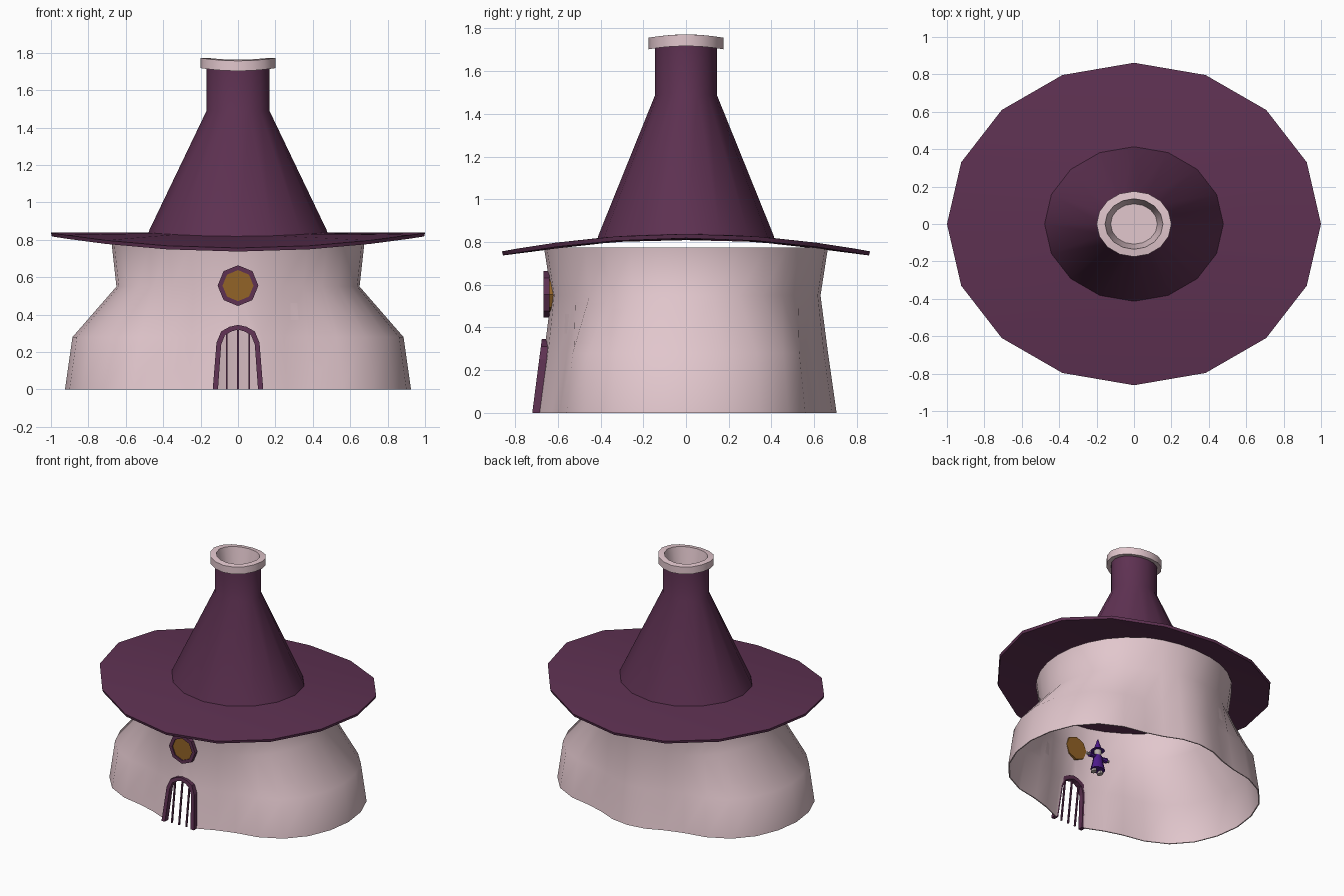
import bpy, bmesh, math

if "Cube" in bpy.data.objects:
    bpy.data.objects.remove(bpy.data.objects["Cube"])


def material(name, rgb):
    m = bpy.data.materials.new(name)
    m.diffuse_color = (*rgb, 1)
    m.use_nodes = True
    m.node_tree.nodes["Principled BSDF"].inputs["Base Color"].default_value = m.diffuse_color
    return m


PURPLE = material("plum_roof", (0.112, 0.031, 0.084))
PINK = material("pale_pink_plaster", (0.76, 0.57, 0.61))
AMBER = material("amber_glass", (0.29, 0.125, 0.02))
ROBE = material("violet_cloth", (0.075, 0.010, 0.26))
SKIN = material("grey_tan", (0.48, 0.42, 0.40))


def finish(bm, name, mat, angle=40):
    bmesh.ops.recalc_face_normals(bm, faces=bm.faces)
    me = bpy.data.meshes.new(name)
    bm.to_mesh(me)
    bm.free()
    me.materials.append(mat)
    ob = bpy.data.objects.new(name, me)
    bpy.context.collection.objects.link(ob)
    smooth(ob, angle)
    return ob


def smooth(ob, angle):
    bpy.ops.object.select_all(action='DESELECT')
    ob.select_set(True)
    bpy.context.view_layer.objects.active = ob
    if angle:
        bpy.ops.object.shade_smooth_by_angle(angle=math.radians(angle))


def ellipse(a, rx, ry):
    return rx * math.cos(a), ry * math.sin(a)


def lobed(a, rx, ry):
    """Round wall that swells into two broad side lobes."""
    t = min(1, max(0, (abs(math.cos(a)) - 0.4) / 0.55))
    r = ry + (rx - ry) * (t * t * (3 - 2 * t) - 0.2 * math.sin(2 * a) ** 2)
    return r * math.cos(a), r * math.sin(a)


def rings(name, profile, mat, n=16, shape=ellipse, sag=0.0, loop=False,
          caps=(False, False), angle=40, at=(0, 0)):
    """Skin a list of (z, rx, ry) rings; sag droops them along y."""
    bm = bmesh.new()
    rows = []
    for z, rx, ry in profile:
        row = []
        for i in range(n):
            x, y = shape(2 * math.pi * i / n, rx, ry)
            row.append(bm.verts.new((x + at[0], y + at[1], z - sag * y * y)))
        rows.append(row)
    pairs = list(zip(rows, rows[1:])) + ([(rows[-1], rows[0])] if loop else [])
    for a, b in pairs:
        for i in range(n):
            j = (i + 1) % n
            bm.faces.new((a[i], a[j], b[j], b[i]))
    if caps[0]:
        bm.faces.new(rows[0])
    if caps[1]:
        bm.faces.new(rows[-1])
    return finish(bm, name, mat, angle)


def lean(z):
    """Front face of the door frame follows the wall."""
    return -0.72 + 0.13 * z


def mirror_arch(half):
    return half + [(-x, z) for x, z in reversed(half[:-1])]


def arch_solid(name, outer, inner, front, back, mat):
    """Extruded arch; a band if inner is given, otherwise a solid."""
    bm = bmesh.new()

    def put(pts, d):
        return [bm.verts.new((x, lean(z) + d, z)) for x, z in pts]
    of, ob_ = put(outer, front), put(outer, back)
    if inner:
        nf, nb = put(inner, front), put(inner, back)
        loops = [of, nf, nb, ob_]
        for a, b in zip(loops, loops[1:] + loops[:1]):
            for i in range(len(a) - 1):
                bm.faces.new((a[i], a[i + 1], b[i + 1], b[i]))
        for e in (0, -1):
            bm.faces.new([lp[e] for lp in loops])
    else:
        bm.faces.new(of)
        bm.faces.new(ob_)
        for i in range(len(of)):
            j = (i + 1) % len(of)
            bm.faces.new((of[i], of[j], ob_[j], ob_[i]))
    return finish(bm, name, mat, 0)


# House wall: thin open shell, no floor or ceiling
wall_profile = [(0, 0.925, 0.705), (0.28, 0.885, 0.665), (0.55, 0.65, 0.63), (0.775, 0.675, 0.665)]
inside = [(z, rx - 0.008, ry - 0.008) for z, rx, ry in reversed(wall_profile)]
wall = rings("house_wall", wall_profile + inside, PINK, 32, lobed, loop=True, angle=0)

# Doorway opening
hole = mirror_arch([(0.12, -0.05), (0.102, 0.245), (0.08, 0.30), (0.04, 0.322), (0, 0.332)])
cutter = arch_solid("doorway_cutter", hole, None, -0.15, 0.2, PINK)
cutter.hide_render = True
mod = wall.modifiers.new("doorway", 'BOOLEAN')
mod.operation, mod.object, mod.solver = 'DIFFERENCE', cutter, 'EXACT'
bpy.context.view_layer.objects.active = wall
bpy.ops.object.modifier_apply(modifier=mod.name)
bpy.data.objects.remove(cutter)
smooth(wall, 50)

# Door frame and bars
outer = mirror_arch([(0.135, 0), (0.115, 0.25), (0.09, 0.31), (0.045, 0.335), (0, 0.345)])
inner = mirror_arch([(0.107, 0), (0.09, 0.24), (0.07, 0.29), (0.035, 0.31), (0, 0.32)])
arch_solid("door_frame", outer, inner, 0, 0.04, PURPLE)
for k, x in enumerate((-0.06, 0, 0.06)):
    top = 0.318 if x == 0 else 0.30
    bar = [(x - 0.005, 0), (x + 0.005, 0), (x + 0.005, top), (x - 0.005, top)]
    arch_solid(f"door_bar_{k + 1}", bar, None, 0.012, 0.024, PURPLE)


def octagon(name, rows, mat, loop, caps):
    """Eight-sided part facing the front; rows are (y, radius)."""
    ob = rings(name, [(-y, r, r) for y, r in rows], mat, 8, loop=loop,
               caps=(caps, caps), angle=0)
    for v in ob.data.vertices:
        x, y, z = v.co
        v.co = (x, -z, y + 0.555)
    return ob


# Round window
octagon("window_frame", [(-0.668, 0.109), (-0.668, 0.083), (-0.64, 0.083), (-0.64, 0.109)],
        PURPLE, True, False)
octagon("window_pane", [(-0.66, 0.088), (-0.612, 0.088)], AMBER, False, True)

# Hat-shaped roof: drooping brim, cone and neck
brim = [(0.838, 0.46, 0.398), (0.838, 1.0, 0.862), (0.818, 0.995, 0.857), (0.815, 0.46, 0.398)]
rings("roof_brim", brim, PURPLE, sag=0.11, caps=(True, True))
cone = [(0.83, 0.48, 0.415), (0.85, 0.475, 0.41), (1.49, 0.168, 0.145), (1.73, 0.168, 0.145)]
rings("roof_cone", cone, PURPLE, sag=0.11, angle=35)

# Chimney rim with a sunken flue
chimney = [(1.718, 0.165, 0.143), (1.718, 0.2, 0.175), (1.772, 0.2, 0.175),
           (1.772, 0.155, 0.135), (1.60, 0.125, 0.108)]
rings("chimney_rim", chimney, PINK, sag=0.5, caps=(False, True))

# Small robed figure standing inside
FX, FY = 0.29, -0.04
rings("figure_robe", [(0.02, 0.055, 0.045), (0.07, 0.042, 0.035), (0.13, 0.03, 0.026)],
      ROBE, 10, caps=(True, True), at=(FX, FY))
rings("figure_head", [(0.13, 0.018, 0.018), (0.15, 0.027, 0.027), (0.175, 0.025, 0.025)],
      SKIN, 10, caps=(True, True), at=(FX, FY))
rings("figure_hat", [(0.172, 0.05, 0.05), (0.178, 0.03, 0.03), (0.26, 0.003, 0.003)],
      ROBE, 10, caps=(True, True), at=(FX, FY))
for side, label in ((-1, "left"), (1, "right")):
    rings(f"figure_{label}_foot", [(0, 0.018, 0.026), (0.022, 0.014, 0.02)],
          SKIN, 8, caps=(True, True), at=(FX + side * 0.028, FY - 0.008))
    for part, rows, mat in (
            ("sleeve", [(0.02, 0.012, 0.012), (0.075, 0.02, 0.02)], ROBE),
            ("hand", [(0.07, 0.011, 0.011), (0.098, 0.01, 0.01)], SKIN)):
        ob = rings(f"figure_{label}_{part}", rows, mat, 8, caps=(True, True))
        for v in ob.data.vertices:
            x, y, z = v.co
            v.co = (FX + side * z, FY + y, 0.12 + x)
